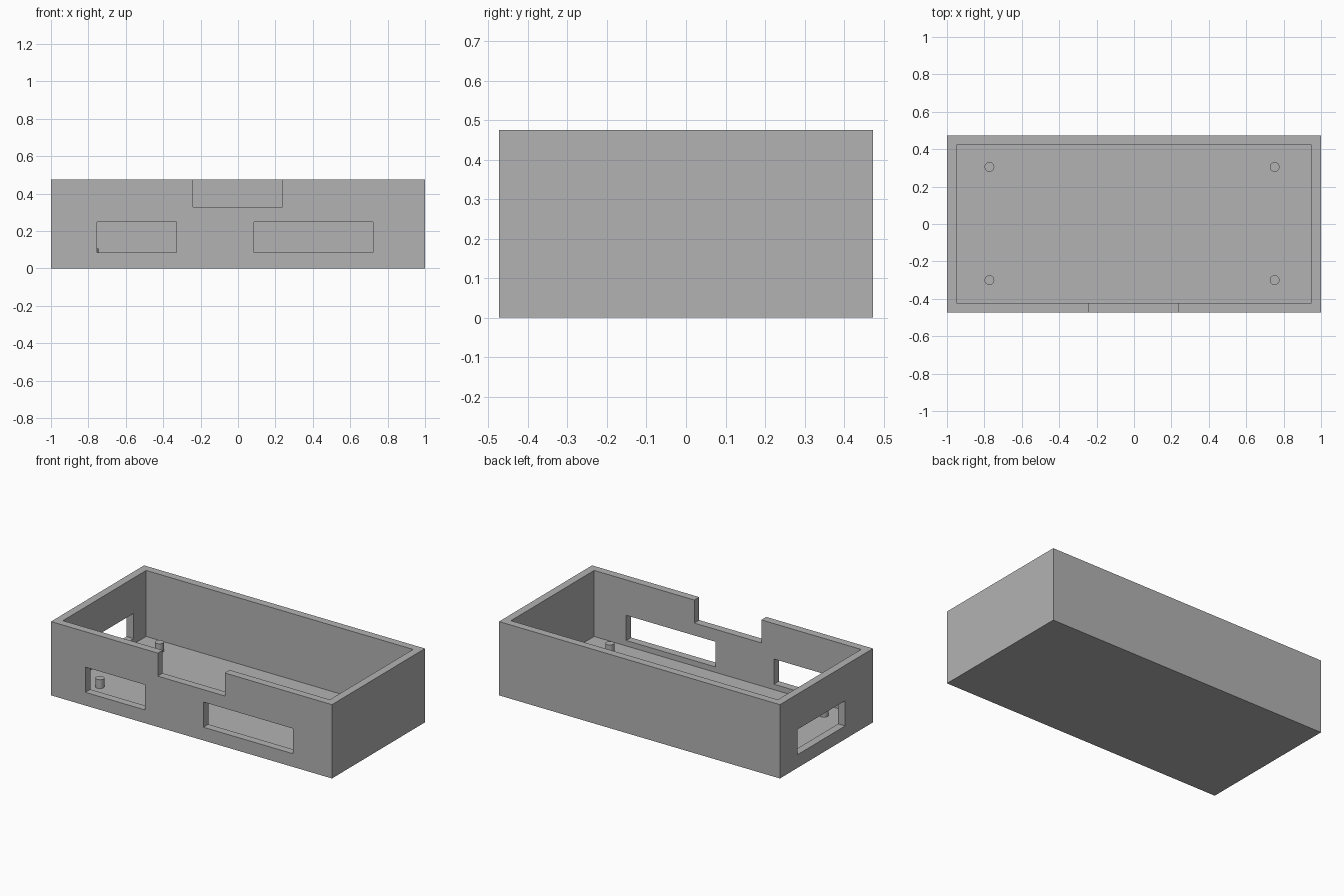
import bpy

if "Cube" in bpy.data.objects:
    bpy.data.objects.remove(bpy.data.objects["Cube"], do_unlink=True)

HALF_X, HALF_Y, HEIGHT, WALL = 1.0, 0.473, 0.475, 0.05
FLOOR = 0.05
SILL, LINTEL = 0.085, 0.247
OVER = 0.04

grey = bpy.data.materials.new("plain_grey")
grey.use_nodes = True
colour = (0.45, 0.45, 0.45, 1)
grey.diffuse_color = colour
grey.node_tree.nodes["Principled BSDF"].inputs["Base Color"].default_value = colour


def box(name, x, y, z):
    """Box spanning the given (low, high) ranges."""
    spans = (x, y, z)
    bpy.ops.mesh.primitive_cube_add(size=1, location=[sum(s) / 2 for s in spans])
    ob = bpy.context.object
    ob.name = name
    ob.scale = [s[1] - s[0] for s in spans]
    bpy.ops.object.transform_apply(location=True, rotation=False, scale=True)
    ob.data.materials.append(grey)
    return ob


def cut(target, cutter):
    """Subtract the cutter from the target and discard it."""
    cutter.hide_render = True
    mod = target.modifiers.new("cut", "BOOLEAN")
    mod.operation = "DIFFERENCE"
    mod.solver = "EXACT"
    mod.object = cutter
    bpy.context.view_layer.objects.active = target
    bpy.ops.object.modifier_apply(modifier=mod.name)
    bpy.data.objects.remove(cutter, do_unlink=True)


# Open tray with a hollow interior
case = box("case", (-HALF_X, HALF_X), (-HALF_Y, HALF_Y), (0, HEIGHT))
inner_x, inner_y = HALF_X - WALL, HALF_Y - WALL
cut(case, box("cavity_cutter", (-inner_x, inner_x), (-inner_y, inner_y),
              (FLOOR, HEIGHT + OVER)))

# Front wall: two windows and a notch in the rim
front = (-HALF_Y - OVER, -inner_y + OVER)
for x in ((-0.755, -0.33), (0.085, 0.722)):
    cut(case, box("front_window_cutter", x, front, (SILL, LINTEL)))
cut(case, box("notch_cutter", (-0.24, 0.237), front, (0.327, HEIGHT + OVER)))

# Window in the right-hand end wall
cut(case, box("end_window_cutter", (-HALF_X - OVER, -inner_x + OVER),
              (-0.19, 0.295), (SILL, LINTEL)))

# Mounting pegs on the floor
PEG_TOP, SINK = 0.107, 0.01
for side, x in (("right", -0.773), ("left", 0.752)):
    for end, y in (("front", -0.3), ("back", 0.305)):
        bpy.ops.mesh.primitive_cylinder_add(
            vertices=32, radius=0.026, depth=PEG_TOP - FLOOR + SINK,
            location=(x, y, (PEG_TOP + FLOOR - SINK) / 2))
        peg = bpy.context.object
        peg.name = f"{end}_{side}_peg"
        peg.data.materials.append(grey)
        bpy.ops.object.shade_smooth_by_angle()
